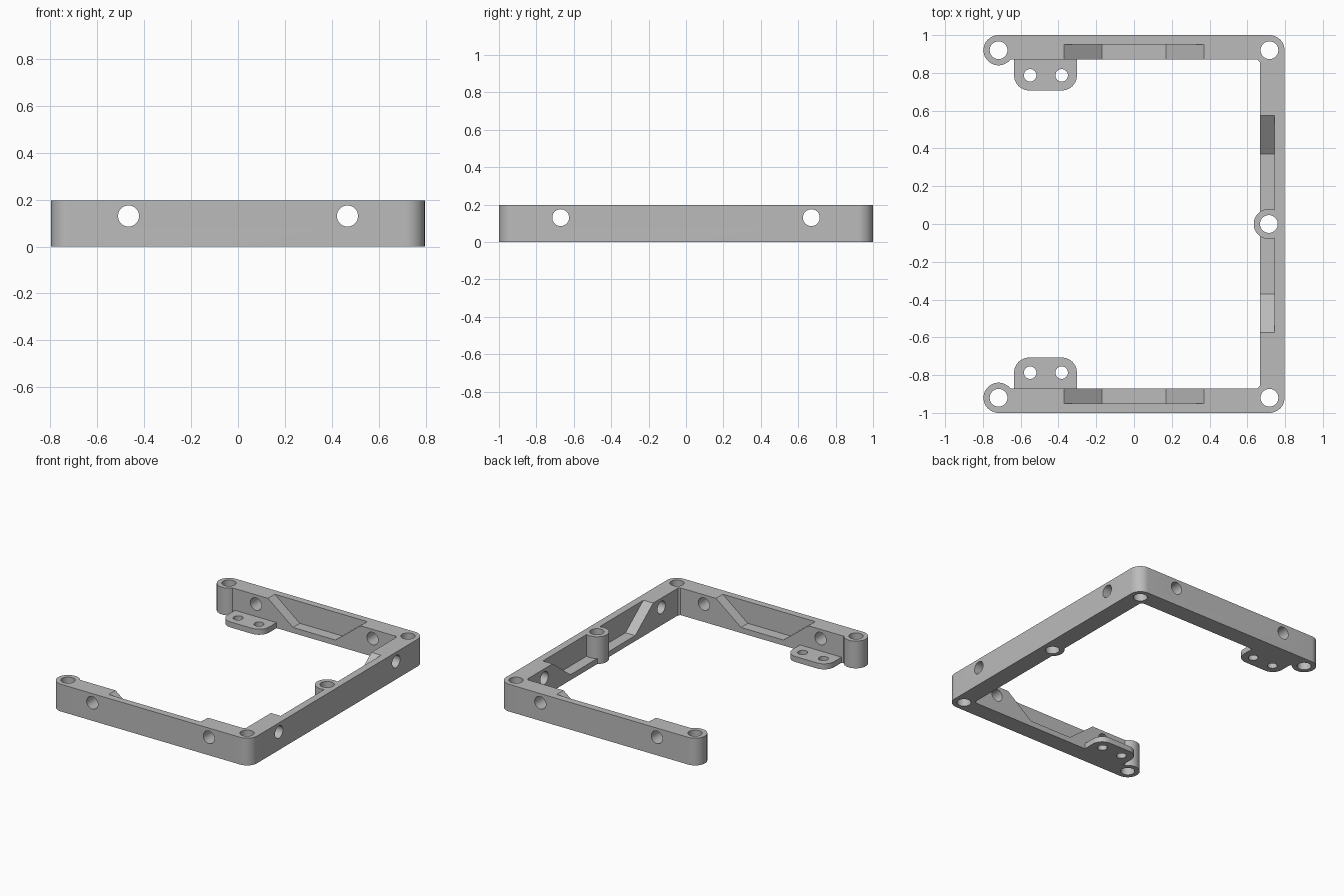
import bpy, bmesh
from math import sin, cos, radians

cube = bpy.data.objects.get("Cube")
if cube:
    bpy.data.objects.remove(cube, do_unlink=True)

H = 0.197                 # frame height
X, Y = 0.717, 0.92        # screw post centres
R, HOLE = 0.08, 0.047     # post and bore radius
IN_X, IN_Y = 0.666, 0.872  # inner faces of the bars

grey = bpy.data.materials.new("plain_grey")
grey.use_nodes = True
grey.diffuse_color = (0.5, 0.5, 0.5, 1)
grey.node_tree.nodes["Principled BSDF"].inputs["Base Color"].default_value = (0.5, 0.5, 0.5, 1)


def arc(cx, cy, r, start, end, steps):
    angles = [radians(start + (end - start) * i / steps) for i in range(steps + 1)]
    return [(cx + r * cos(a), cy + r * sin(a)) for a in angles]


def circle(cx, cy, r):
    return arc(cx, cy, r, 0, 360, 48)[:-1]


def prism(bm, points, axis, low, high):
    """Extrude a 2D outline along the given axis."""
    place = {"x": lambda a, b, t: (t, a, b),
             "y": lambda a, b, t: (a, t, b),
             "z": lambda a, b, t: (a, b, t)}[axis]
    ends = [[bm.verts.new(place(a, b, t)) for a, b in points] for t in (low, high)]
    bm.faces.new(ends[0])
    bm.faces.new(ends[1][::-1])
    n = len(points)
    for i in range(n):
        j = (i + 1) % n
        bm.faces.new((ends[0][j], ends[0][i], ends[1][i], ends[1][j]))


def make(name, prisms):
    bm = bmesh.new()
    for p in prisms:
        prism(bm, *p)
    bmesh.ops.recalc_face_normals(bm, faces=bm.faces)
    mesh = bpy.data.meshes.new(name)
    bm.to_mesh(mesh)
    bm.free()
    mesh.materials.append(grey)
    obj = bpy.data.objects.new(name, mesh)
    bpy.context.collection.objects.link(obj)
    return obj


def activate(obj):
    bpy.ops.object.select_all(action="DESELECT")
    obj.select_set(True)
    bpy.context.view_layer.objects.active = obj


def combine(obj, prisms, operation):
    """Boolean a set of prisms into an object and discard the helper."""
    tool = make("helper", prisms)
    tool.hide_render = True
    mod = obj.modifiers.new("combine", "BOOLEAN")
    mod.operation, mod.solver, mod.object = operation, "EXACT", tool
    activate(obj)
    bpy.ops.object.modifier_apply(modifier=mod.name)
    bpy.data.objects.remove(tool, do_unlink=True)


def smooth(obj):
    activate(obj)
    bpy.ops.object.shade_smooth_by_angle(angle=radians(30))


def pocket(top, floor):
    """Sloped-end pocket profile, open at the top."""
    return [(-top, 0.3), (-top, H), (-floor, 0.04), (floor, 0.04), (top, H), (top, 0.3)]


# C-shaped frame outline: one half, then its mirror
half = (arc(X, Y, R, 230.4, 216.9, 3)            # inner corner bump
        + arc(-X - 0.003 + 0.003, Y, R, -36.9, -270, 32)  # open end post
        + arc(X, Y, R, 90, 0, 14))               # outer corner
outline = half + [(x, -y) for x, y in reversed(half)]
frame = make("frame", [(outline, "z", 0, H)])

# Pockets in the inner faces of the three bars
combine(frame, [(pocket(0.37, 0.17), "y", 0.8, 0.95),
                (pocket(0.37, 0.17), "y", -0.95, -0.8),
                (pocket(0.575, 0.37), "x", 0.6, 0.744)], "DIFFERENCE")

# Middle screw post
combine(frame, [(circle(X - 0.003, 0, R), "z", 0, H)], "UNION")

# Vertical bores and horizontal side holes
bores = [(circle(x, y, HOLE), "z", -0.1, 0.3)
         for x, y in ((X, Y), (X, -Y), (-X, Y), (-X, -Y), (X - 0.003, 0))]
for s in (-1, 1):
    bores.append((circle(s * 0.467, 0.13, 0.045), "y", -1.1, 1.1))
    bores.append((circle(s * 0.67, 0.13, 0.045), "x", 0.5, 0.9))
combine(frame, bores, "DIFFERENCE")
smooth(frame)

# Mounting tabs with two holes each
for name, s in (("back_tab", 1), ("front_tab", -1)):
    shape = ([(-0.302, IN_Y), (-0.635, IN_Y)]
             + arc(-0.555, 0.787, R, 180, 270, 12)
             + arc(-0.382, 0.787, R, 270, 360, 12))
    tab = make(name, [([(x, s * y) for x, y in shape], "z", 0, 0.04)])
    combine(tab, [(circle(x, s * 0.787, 0.033), "z", -0.1, 0.1) for x in (-0.55, -0.383)],
            "DIFFERENCE")
    smooth(tab)
